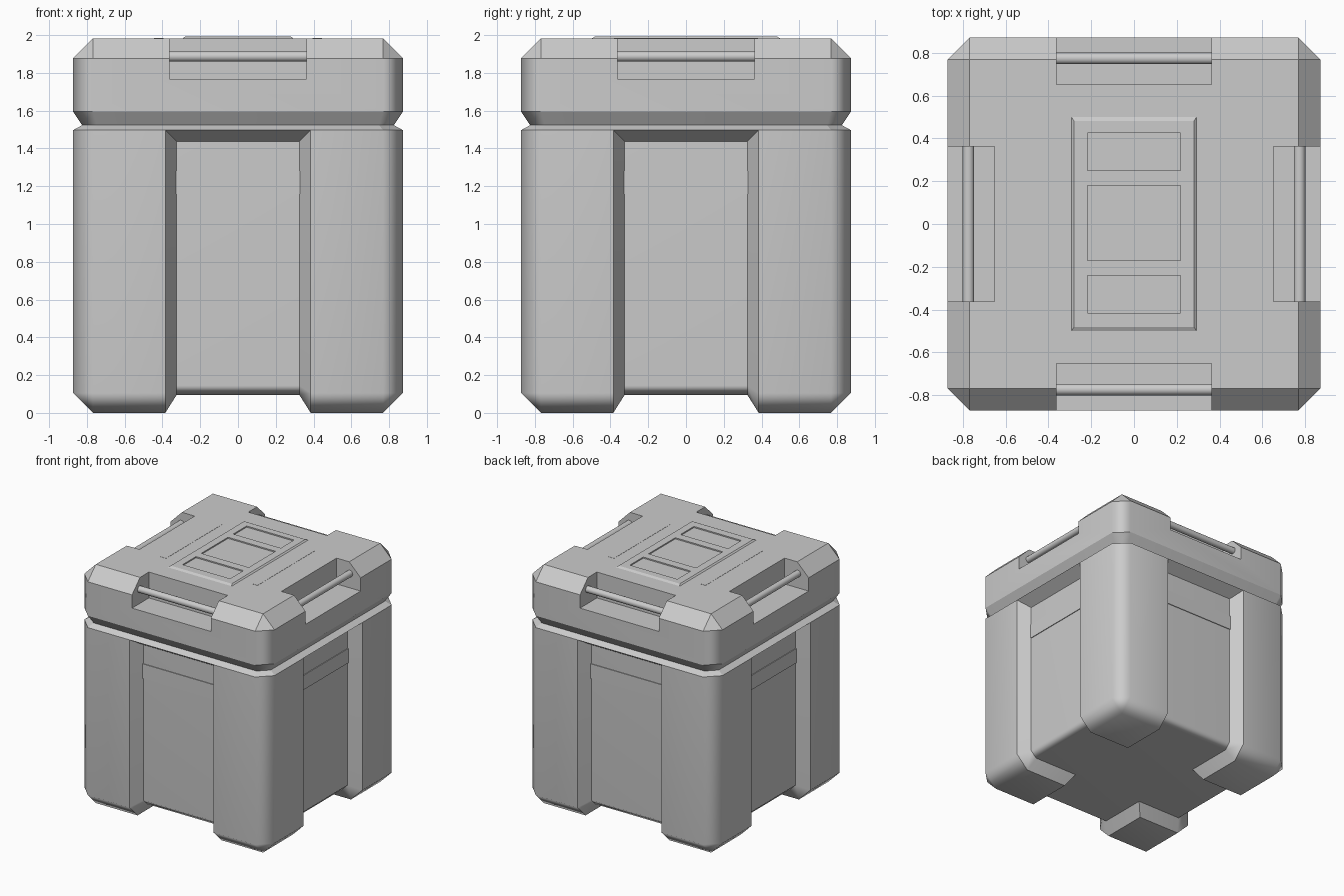
import bpy, bmesh, math
from mathutils import Vector, Matrix

if "Cube" in bpy.data.objects:
    bpy.data.objects.remove(bpy.data.objects["Cube"], do_unlink=True)

GREY = (0.6, 0.6, 0.6, 1)
grey = bpy.data.materials.new("plain grey")
grey.use_nodes = True
grey.diffuse_color = GREY
grey.node_tree.nodes["Principled BSDF"].inputs["Base Color"].default_value = GREY

HALF, CUT = 0.873, 0.105        # half width and chamfer of the case
CORE, CORE_CUT = 0.778, 0.05    # the same for the inner case
DEPTH = HALF - CORE             # channel depth
MOUTH, THROAT = 0.385, 0.325    # channel half width, outside and inside
RIM, LID_TOP = 1.497, 1.982


def finish(name, bm):
    bmesh.ops.recalc_face_normals(bm, faces=bm.faces)
    mesh = bpy.data.meshes.new(name)
    bm.to_mesh(mesh)
    bm.free()
    mesh.materials.append(grey)
    ob = bpy.data.objects.new(name, mesh)
    bpy.context.collection.objects.link(ob)
    return ob


def activate(ob):
    bpy.ops.object.select_all(action='DESELECT')
    ob.select_set(True)
    bpy.context.view_layer.objects.active = ob


def smooth(ob, angle=50):
    activate(ob)
    bpy.ops.object.shade_smooth_by_angle(angle=math.radians(angle))


def weight_normals(ob):
    ob.modifiers.new("weighted", 'WEIGHTED_NORMAL').keep_sharp = True


def loft(rings, top=True):
    """Stack of squares with cut corners, each (half width, corner cut, height)."""
    bm = bmesh.new()
    loops = []
    for h, c, z in rings:
        pts = [(h, c - h), (h, h - c), (h - c, h), (c - h, h),
               (-h, h - c), (-h, c - h), (c - h, -h), (h - c, -h)]
        loops.append([bm.verts.new((x, y, z)) for x, y in pts])
    for a, b in zip(loops, loops[1:]):
        for i in range(8):
            j = (i + 1) % 8
            bm.faces.new((a[i], a[j], b[j], b[i]))
    bm.faces.new(loops[0][::-1])
    if top:
        bm.faces.new(loops[-1])
    bmesh.ops.remove_doubles(bm, verts=bm.verts, dist=1e-4)
    return bm


def block(name, lo, hi, turn=Matrix.Identity(3), inset=(0, 0)):
    """Box from corner to corner; inset narrows the top into a bevel."""
    bm = bmesh.new()
    for z, s in ((lo[2], 0), (hi[2], 1)):
        for x in (lo[0] + s * inset[0], hi[0] - s * inset[0]):
            for y in (lo[1] + s * inset[1], hi[1] - s * inset[1]):
                bm.verts.new(turn @ Vector((x, y, z)))
    bmesh.ops.convex_hull(bm, input=bm.verts)
    bmesh.ops.dissolve_limit(bm, angle_limit=0.01, verts=bm.verts, edges=bm.edges)
    return finish(name, bm)


def carve(ob, cutter):
    mod = ob.modifiers.new("cut", 'BOOLEAN')
    mod.operation, mod.solver, mod.object = 'DIFFERENCE', 'EXACT', cutter
    activate(ob)
    bpy.ops.object.modifier_apply(modifier=mod.name)
    bpy.data.objects.remove(cutter, do_unlink=True)


turns = [Matrix.Rotation(i * math.pi / 2, 3, 'Z') for i in range(4)]

# Corner legs: one corner of the outer case, its cut border folded inward, mirrored
bm = loft([(HALF - CUT, 0, 0), (HALF, CUT, CUT), (HALF, CUT, RIM)], top=False)
for axis in ((1, 0, 0), (0, 1, 0)):
    bmesh.ops.bisect_plane(bm, geom=bm.verts[:] + bm.edges[:] + bm.faces[:],
                           plane_co=Vector(axis) * MOUTH, plane_no=axis, clear_inner=True)
border = [e for e in bm.edges
          if any(all(abs(v.co[k] - MOUTH) < 1e-4 for v in e.verts) for k in (0, 1))]
folded = bmesh.ops.extrude_edge_only(bm, edges=border)["geom"]
across = {MOUTH: THROAT, HALF - CUT: CORE - CORE_CUT, HALF: CORE}
upward = {0: DEPTH, CUT: DEPTH + CORE_CUT, RIM: RIM}
for v in folded:
    if isinstance(v, bmesh.types.BMVert):
        for k, moves in enumerate((across, across, upward)):
            v.co[k] = moves[min(moves, key=lambda m: abs(m - v.co[k]))]
legs = finish("corner_legs", bm)
smooth(legs)
mirror = legs.modifiers.new("mirror", 'MIRROR')
mirror.use_axis = (True, True, False)
mirror.use_mirror_merge = False
weight_normals(legs)

# Inner case seen between the legs, and the rim over the channels
core = finish("inner_case", loft([(CORE - CORE_CUT, 0, DEPTH),
                                  (CORE, CORE_CUT, DEPTH + CORE_CUT), (CORE, CORE_CUT, 1.46)]))
smooth(core)
weight_normals(core)
finish("case_rim", loft([(CORE, CORE_CUT, RIM - 0.06), (HALF, CUT, RIM),
                         (HALF - 0.048, 0.077, 1.523)]))

# Lid with a notch in each top edge
lid = finish("lid", loft([(HALF - 0.048, 0.077, 1.523), (HALF, CUT, 1.595),
                          (HALF, CUT, LID_TOP - CUT), (HALF - CUT, 0, LID_TOP)]))
for turn in turns:
    carve(lid, block("notch_cutter", (-0.362, -1, 1.767), (0.362, -0.652, 2.1), turn))
smooth(lid)
for e in lid.data.edges:       # the upright corners stay soft
    a, b = (lid.data.vertices[v].co for v in e.vertices)
    if abs(a.z - b.z) < 0.02 or min(a.z, b.z) > 1.8:
        e.use_edge_sharp = True
weight_normals(lid)

# Side bands and handle bars
for label, turn in zip(("front", "left", "back", "right"), turns):
    block(label + "_band", (-0.328, -CORE - 0.006, 1.16), (0.328, -CORE + 0.02, 1.28), turn)
    bm = bmesh.new()
    bmesh.ops.create_cone(bm, cap_ends=True, segments=20, radius1=0.027, radius2=0.027, depth=0.73)
    place = (turn.to_4x4() @ Matrix.Translation((0, -0.774, 1.887))
             @ Matrix.Rotation(math.pi / 2, 4, 'Y'))
    bmesh.ops.transform(bm, matrix=place, verts=bm.verts)
    smooth(finish(label + "_handle", bm), 40)

# Raised panel on the lid with three sunken windows, and two side strips
panel = block("top_panel", (-0.294, -0.503, LID_TOP - 0.001), (0.294, 0.503, LID_TOP + 0.01),
              inset=(0.013, 0.021))
for y0, y1 in ((-0.415, -0.24), (-0.17, 0.18), (0.25, 0.425)):
    carve(panel, block("window_cutter", (-0.218, y0, 1.9), (0.218, y1, 2.1)))
for label, x in (("left", 0.42), ("right", -0.42)):
    block(label + "_strip", (x - 0.025, -0.38, LID_TOP - 0.01), (x + 0.025, 0.38, LID_TOP + 0.0015))
